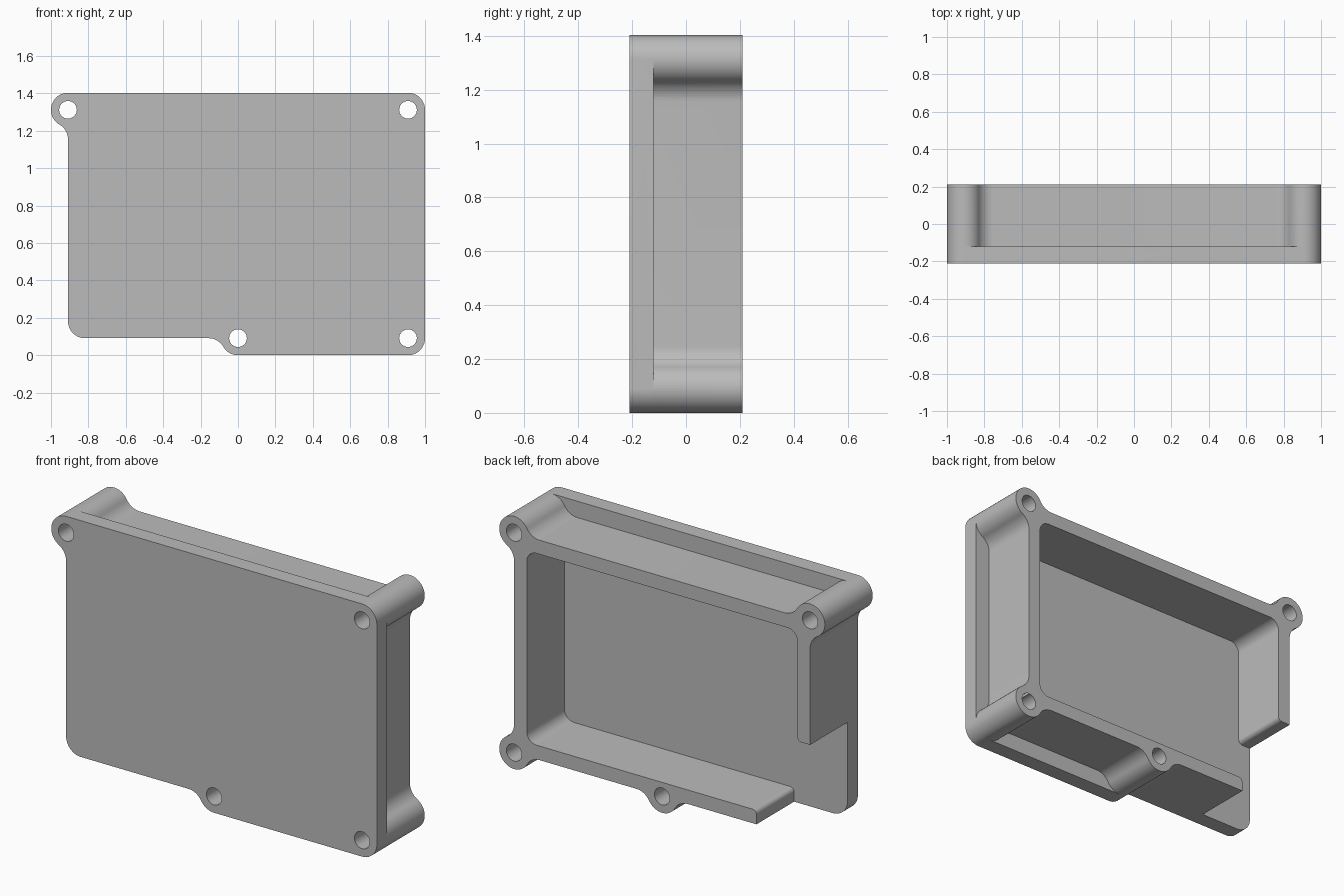
import bpy, bmesh
from math import sin, cos, radians, pi
from mathutils import Matrix

cube = bpy.data.objects.get("Cube")
if cube:
    bpy.data.objects.remove(cube)

R = 0.091                   # screw post and corner radius
HOLE = 0.047
A = 1 - R                   # post centre x
B, T = R, 1.403 - R         # post centre heights
WALL = 0.078
FRONT, FLOOR, BACK = -0.21, -0.12, 0.21
WALL_END_X, WALL_END_Z = -0.58, 0.62

grey = bpy.data.materials.new("grey plastic")
grey.use_nodes = True
colour = (0.5, 0.5, 0.5, 1)
grey.diffuse_color = colour
grey.node_tree.nodes["Principled BSDF"].inputs["Base Color"].default_value = colour


def arc(cx, cz, r, start, end):
    n = max(1, round(abs(end - start) / 6))
    angles = [radians(start + (end - start) * i / n) for i in range(n + 1)]
    return [(cx + r * cos(a), cz + r * sin(a)) for a in angles]


def ear(cx, cz, start, end, enter=True, leave=True):
    """Round post outline blended into the walls by concave fillets."""
    def fillet(at, a0, a1):
        a = radians(at)
        return arc(cx + 2 * R * cos(a), cz + 2 * R * sin(a), R, a0, a1)
    points = fillet(start, start + 240, start + 180)[:-1] if enter else []
    points += arc(cx, cz, R, start, end)
    if leave:
        points += fillet(end, end + 180, end + 120)[1:]
    return points


def slab(name, loops, y0, y1):
    """Extrude an outline with holes from y0 to y1."""
    curve = bpy.data.curves.new(name, 'CURVE')
    curve.dimensions = '2D'
    curve.fill_mode = 'BOTH'
    curve.extrude = (y1 - y0) / 2
    for loop in loops:
        spline = curve.splines.new('POLY')
        spline.points.add(len(loop) - 1)
        for p, (x, z) in zip(spline.points, loop):
            p.co = (x, z, 0, 1)
        spline.use_cyclic_u = True
    temp = bpy.data.objects.new(name, curve)
    bpy.context.collection.objects.link(temp)
    mesh = bpy.data.meshes.new_from_object(
        temp.evaluated_get(bpy.context.evaluated_depsgraph_get()))
    bpy.data.objects.remove(temp)
    mesh.transform(Matrix.Translation((0, (y0 + y1) / 2, 0)) @ Matrix.Rotation(pi / 2, 4, 'X'))
    bm = bmesh.new()
    bm.from_mesh(mesh)
    bmesh.ops.remove_doubles(bm, verts=bm.verts, dist=1e-5)
    bmesh.ops.recalc_face_normals(bm, faces=bm.faces)
    bm.to_mesh(mesh)
    bm.free()
    mesh.materials.clear()
    mesh.materials.append(grey)
    obj = bpy.data.objects.new(name, mesh)
    bpy.context.collection.objects.link(obj)
    return obj


posts = [(0, B), (A, B), (A, T), (-A, T)]
holes = [arc(x, z, HOLE, 0, 354) for x, z in posts]

# Front plate
plate_outline = (ear(-A, T, 90, 240, enter=False)
                 + arc(-A + R, B + R, R, 180, 270)
                 + ear(0, B, 210, 270, leave=False)
                 + arc(A, B, R, 270, 360)
                 + arc(A, T, R, 0, 90))
plate = slab("enclosure", [plate_outline] + holes, FRONT, FLOOR)

# Wall frame with screw posts, open at one lower corner
r, e = 0.06, 0.025
left, right, low, high = -A + WALL, A - WALL, B + WALL, T - WALL
frame_outline = ([(WALL_END_X, B)]
                 + ear(0, B, 210, 330)
                 + ear(A, B, 210, 420)
                 + ear(A, T, 300, 510)
                 + ear(-A, T, 30, 240)
                 + [(-A, WALL_END_Z)]
                 + arc(left - e, WALL_END_Z + e, e, 270, 360)
                 + arc(left + r, high - r, r, 180, 90)
                 + arc(right - r, high - r, r, 90, 0)
                 + arc(right - r, low + r, r, 0, -90)
                 + arc(WALL_END_X + e, low - e, e, 90, 180))
frame = slab("wall_frame", [frame_outline] + holes, FLOOR, BACK)

# Fuse the frame onto the plate
union = plate.modifiers.new("fuse", 'BOOLEAN')
union.operation = 'UNION'
union.solver = 'EXACT'
union.object = frame
fused = bpy.data.meshes.new_from_object(
    plate.evaluated_get(bpy.context.evaluated_depsgraph_get()))
plate.modifiers.clear()
plate.data = fused
bpy.data.objects.remove(frame)

bpy.ops.object.select_all(action='DESELECT')
plate.select_set(True)
bpy.context.view_layer.objects.active = plate
bpy.ops.object.shade_smooth_by_angle(angle=radians(30))
